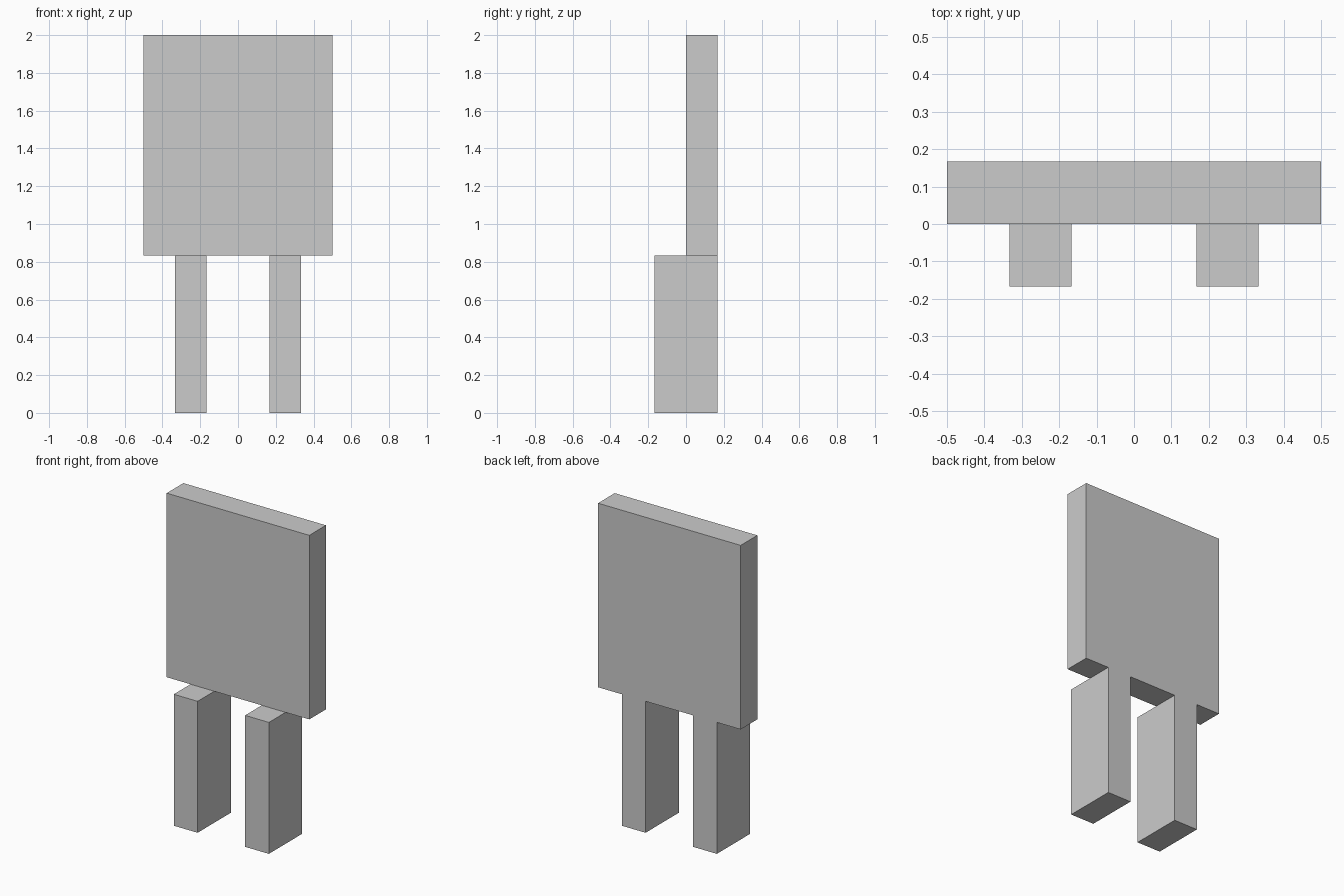
import bpy

if "Cube" in bpy.data.objects:
    bpy.data.objects.remove(bpy.data.objects["Cube"])

U = 1 / 6  # grid module of the model


def box(name, lo, hi):
    """Axis-aligned box between two corners."""
    centre = [(a + b) / 2 for a, b in zip(lo, hi)]
    bpy.ops.mesh.primitive_cube_add(size=1, location=centre)
    obj = bpy.context.object
    obj.name = name
    obj.scale = [b - a for a, b in zip(lo, hi)]
    bpy.ops.object.transform_apply(location=False, rotation=False, scale=True)
    return obj


# Upright panel, flush with the back of the legs
box("panel", (-3 * U, 0, 5 * U), (3 * U, U, 12 * U))

# Two deep legs, projecting forward of the panel
for side, x in (("left", -2 * U), ("right", U)):
    box(f"{side}_leg", (x, -U, 0), (x + U, U, 5 * U))
